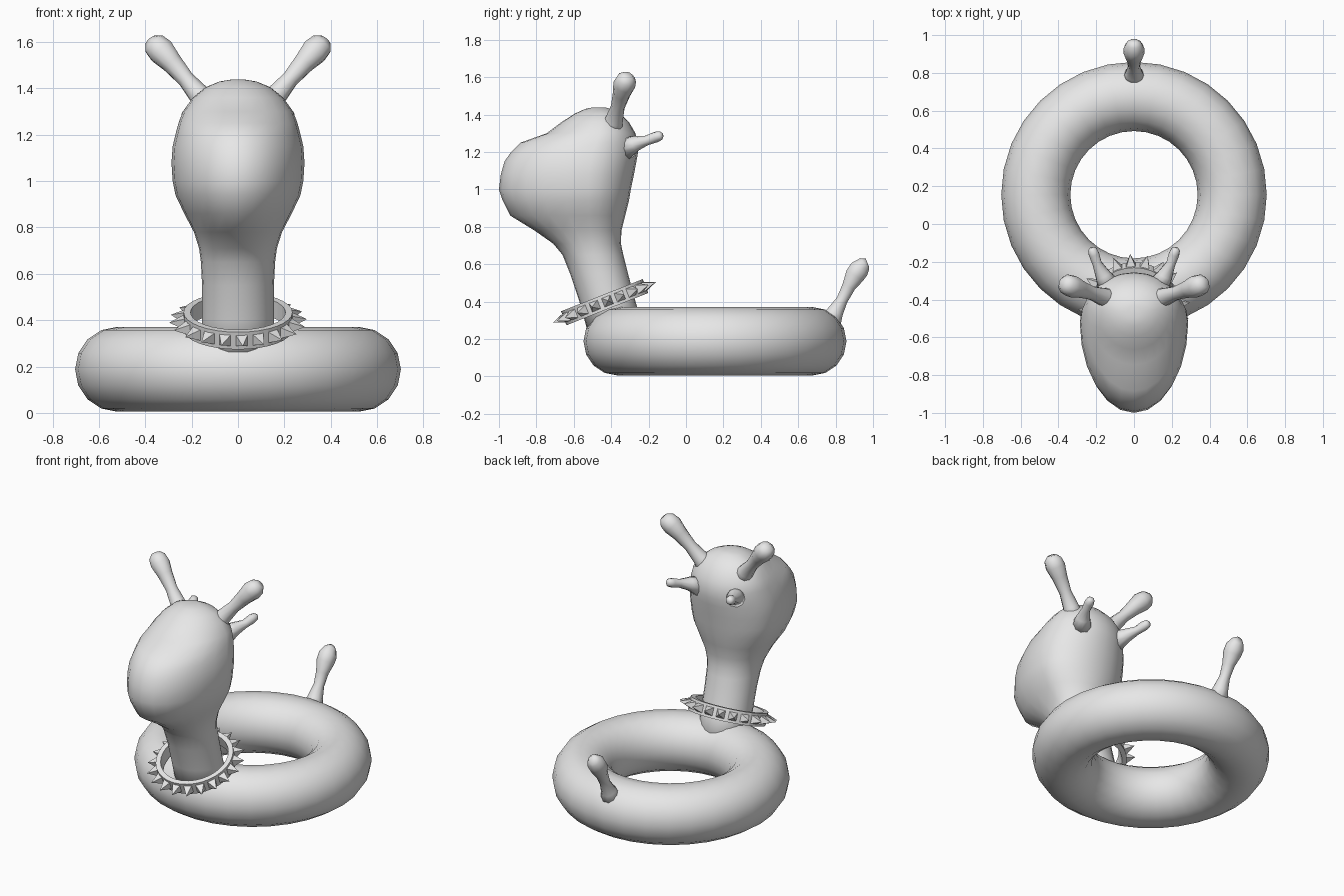
import bpy, bmesh, math
from mathutils import Vector, Matrix

cube = bpy.data.objects.get("Cube")
if cube:
    bpy.data.objects.remove(cube, do_unlink=True)

grey = bpy.data.materials.new("plain_grey")
grey.use_nodes = True
grey.diffuse_color = (0.8, 0.8, 0.8, 1)
grey.node_tree.nodes["Principled BSDF"].inputs["Base Color"].default_value = (0.8, 0.8, 0.8, 1)


def finish(bm, name, smooth=True):
    bmesh.ops.recalc_face_normals(bm, faces=bm.faces[:])
    mesh = bpy.data.meshes.new(name)
    bm.to_mesh(mesh)
    bm.free()
    mesh.materials.append(grey)
    for p in mesh.polygons:
        p.use_smooth = smooth
    obj = bpy.data.objects.new(name, mesh)
    bpy.context.collection.objects.link(obj)
    return obj


def loft(name, rings, closed=False):
    """Skin a list of rings; open lofts get capped, closed ones wrap round."""
    bm = bmesh.new()
    rows = [[bm.verts.new(p) for p in ring] for ring in rings]
    n = len(rows[0])
    pairs = list(zip(rows, rows[1:] + rows[:1])) if closed else list(zip(rows, rows[1:]))
    for a, b in pairs:
        for i in range(n):
            j = (i + 1) % n
            bm.faces.new((a[i], a[j], b[j], b[i]))
    if not closed:
        bm.faces.new(rows[0])
        bm.faces.new(rows[-1])
    return finish(bm, name)


def angles(n):
    return [2 * math.pi * i / n for i in range(n)]


def tube(name, path, n=10):
    """Round tube through (x, y, z, radius) points."""
    pts = [Vector(p[:3]) for p in path]
    rings = []
    for i, p in enumerate(pts):
        t = (pts[min(i + 1, len(pts) - 1)] - pts[max(i - 1, 0)]).normalized()
        u = t.cross(Vector((0, 1, 0.3))).normalized()
        v = t.cross(u)
        rings.append([p + path[i][3] * (u * math.cos(a) + v * math.sin(a)) for a in angles(n)])
    return loft(name, rings)


# Swim ring body
major, minor = 0.52, 0.183
loft("ring_body", [[((major + minor * math.cos(b)) * math.cos(a),
                     0.155 + (major + minor * math.cos(b)) * math.sin(a),
                     0.188 + minor * math.sin(b)) for b in angles(16)]
                   for a in angles(32)], closed=True)

# Neck and head: height, front, back, half width, widest y
slices = [
    (0.22, -0.52, -0.21, 0.155, -0.37),
    (0.40, -0.57, -0.27, 0.155, -0.42),
    (0.55, -0.62, -0.31, 0.155, -0.46),
    (0.65, -0.66, -0.335, 0.160, -0.49),
    (0.71, -0.71, -0.348, 0.168, -0.50),
    (0.78, -0.81, -0.345, 0.190, -0.51),
    (0.86, -0.94, -0.325, 0.232, -0.52),
    (0.94, -0.98, -0.305, 0.270, -0.52),
    (1.00, -1.00, -0.295, 0.282, -0.52),
    (1.08, -0.99, -0.278, 0.287, -0.52),
    (1.15, -0.97, -0.265, 0.282, -0.51),
    (1.20, -0.935, -0.256, 0.270, -0.50),
    (1.25, -0.885, -0.258, 0.257, -0.48),
    (1.30, -0.745, -0.27, 0.238, -0.46),
    (1.36, -0.665, -0.305, 0.195, -0.45),
    (1.405, -0.595, -0.35, 0.140, -0.45),
    (1.43, -0.54, -0.40, 0.080, -0.46),
    (1.438, -0.50, -0.43, 0.030, -0.465),
]
rings = []
for z, front, back, w, c in slices:
    rings.append([(w * math.cos(a),
                   c + math.sin(a) * ((back - c) if math.sin(a) > 0 else (c - front)), z)
                  for a in angles(24)])
loft("neck_and_head", rings)

# Horns and ears, mirrored left and right
horn = [(0.10, -0.41, 1.28, 0.075), (0.165, -0.385, 1.37, 0.048), (0.225, -0.365, 1.44, 0.037),
        (0.285, -0.345, 1.51, 0.047), (0.33, -0.33, 1.56, 0.060), (0.36, -0.318, 1.59, 0.053),
        (0.376, -0.31, 1.61, 0.028)]
ear = [(0.13, -0.33, 1.215, 0.065), (0.165, -0.27, 1.245, 0.042), (0.195, -0.21, 1.262, 0.026),
       (0.212, -0.16, 1.28, 0.029), (0.221, -0.135, 1.288, 0.024), (0.224, -0.125, 1.29, 0.012)]
for side, sx in (("left", 1), ("right", -1)):
    for part, path in (("horn", horn), ("ear", ear)):
        tube(f"{side}_{part}", [(sx * x, y, z, r) for x, y, z, r in path])

# Tail with a rounded end
tube("tail", [(0, 0.76, 0.27, 0.07), (0, 0.798, 0.345, 0.046), (0, 0.835, 0.41, 0.032),
              (0, 0.870, 0.48, 0.038), (0, 0.903, 0.54, 0.055), (0, 0.928, 0.575, 0.056),
              (0, 0.955, 0.602, 0.040), (0, 0.970, 0.608, 0.024)])

# Studded collar, tilted to follow the neck
tilt = Matrix.Translation((0, -0.435, 0.397)) @ Matrix.Rotation(math.radians(21.5), 4, 'X')
section = [(0.205, -0.04), (0.235, -0.04), (0.235, 0.04), (0.205, 0.04)]
band = loft("collar_band", [[tilt @ Vector((r * math.cos(a), r * math.sin(a), h))
                             for r, h in section] for a in angles(32)], closed=True)
for p in band.data.polygons:
    p.use_smooth = False

bm = bmesh.new()
for a in angles(20):
    place = (tilt @ Matrix.Rotation(a + math.radians(4), 4, 'Z')
             @ Matrix.Translation((0.263, 0, 0)) @ Matrix.Rotation(math.pi / 2, 4, 'Y')
             @ Matrix.Rotation(math.pi / 4, 4, 'Z'))
    bmesh.ops.create_cone(bm, cap_ends=True, segments=4, radius1=0.038, radius2=0,
                          depth=0.07, matrix=place)
finish(bm, "collar_spikes", smooth=False)
